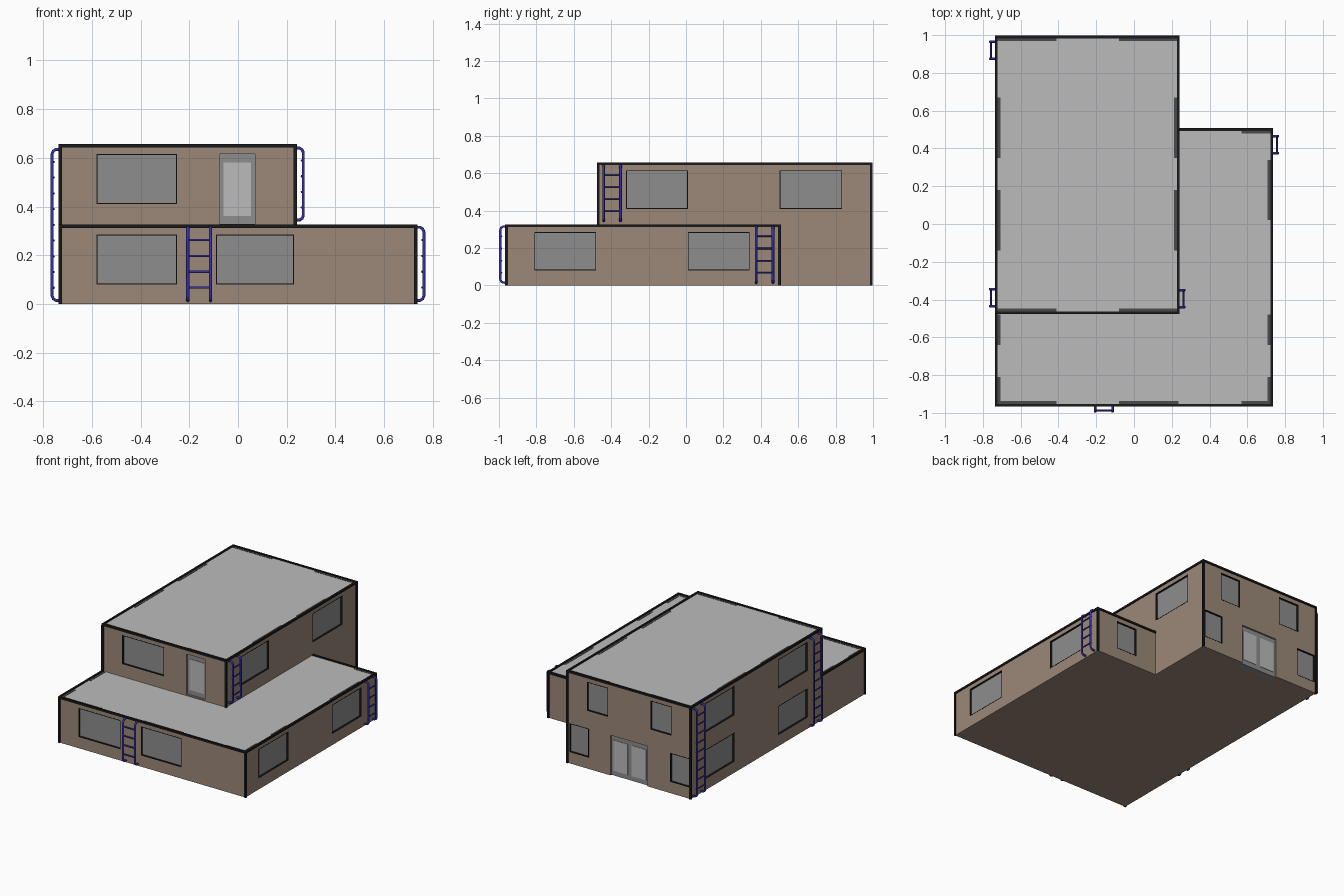
import bpy, bmesh
from mathutils import Vector, Matrix

if "Cube" in bpy.data.objects:
    bpy.data.objects.remove(bpy.data.objects["Cube"])


def mat(name, r, g, b):
    m = bpy.data.materials.new(name)
    m.diffuse_color = (r, g, b, 1)
    m.use_nodes = True
    m.node_tree.nodes["Principled BSDF"].inputs["Base Color"].default_value = m.diffuse_color
    return m


BROWN = mat("wall_brown", 0.33, 0.25, 0.19)
ROOF = mat("roof_grey", 0.5, 0.5, 0.5)
GLASS = mat("pane_grey", 0.27, 0.27, 0.27)
PALE = mat("door_pane_pale", 0.5, 0.5, 0.5)
BLACK = mat("trim_black", 0.01, 0.01, 0.01)
DARK = mat("strip_dark", 0.07, 0.07, 0.07)
BLUE = mat("ladder_blue", 0.04, 0.03, 0.42)


def finish(bm, name, *mats):
    bmesh.ops.recalc_face_normals(bm, faces=bm.faces)
    me = bpy.data.meshes.new(name)
    bm.to_mesh(me)
    bm.free()
    for m in mats:
        me.materials.append(m)
    ob = bpy.data.objects.new(name, me)
    bpy.context.collection.objects.link(ob)
    return ob


def box(bm, a, b):
    a, b = Vector(a), Vector(b)
    size = [abs(v) for v in b - a]
    bmesh.ops.create_cube(bm, size=1, matrix=Matrix.Translation((a + b) / 2) @ Matrix.Diagonal((*size, 1)))


def pt(side, plane, u, d, z):
    """Point on a wall: u along it, d outward, z up."""
    return {"front": (u, plane - d, z), "back": (u, plane + d, z),
            "right": (plane + d, u, z), "left": (plane - d, u, z)}[side]


def wbox(bm, wall, u, d, z):
    box(bm, pt(*wall, u[0], d[0], z[0]), pt(*wall, u[1], d[1], z[1]))


# Wall planes
X0, XM, X1 = -0.73, 0.235, 0.73
Y0, YM, Y2, Y1 = -0.96, -0.47, 0.5, 0.99
H1, H2 = 0.32, 0.65
F_LO, F_UP, BACK = ("front", Y0), ("front", YM), ("back", Y1)
R_LO, R_UP, LEFT, B_LO = ("right", X1), ("right", XM), ("left", X0), ("back", Y2)
Z_LO, Z_UP = (0.08, 0.285), (0.41, 0.615)

windows = [(F_LO, -0.58, -0.25, Z_LO), (F_LO, -0.09, 0.23, Z_LO), (F_UP, -0.58, -0.25, Z_UP),
           (R_LO, -0.81, -0.48, Z_LO), (R_LO, 0.01, 0.34, Z_LO),
           (R_UP, -0.32, 0.01, Z_UP), (R_UP, 0.5, 0.835, Z_UP), (B_LO, 0.4, 0.565, Z_LO),
           (BACK, 0.07, 0.222, Z_LO), (BACK, -0.722, -0.57, Z_LO),
           (BACK, -0.08, 0.085, Z_UP), (BACK, -0.58, -0.415, Z_UP)]
windows += [(LEFT, u, u + 0.33, z) for u in (-0.32, 0.5) for z in (Z_LO, Z_UP)]
doors = [(F_UP, -0.075, 0.07, (0.328, 0.615), 1), (BACK, -0.39, -0.1, (0.0, 0.285), 2)]

# Openings, panes and frames
R = 0.012
cut, panes, frames, leaves, lights = (bmesh.new() for _ in range(5))
for wall, a, b, z in windows:
    wbox(cut, wall, (a, b), (-0.02, 0.05), z)
    wbox(panes, wall, (a, b), (-0.021, -R), z)
    t = 0.004
    for u in ((a, a + t), (b - t, b)):
        wbox(frames, wall, u, (-R, 0.001), z)
    for v in ((z[0], z[0] + t), (z[1] - t, z[1])):
        wbox(frames, wall, (a, b), (-R, 0.001), v)
for wall, a, b, z, n in doors:
    wbox(cut, wall, (a, b), (-0.06, 0.05), (z[0] - (0.05 if z[0] == 0 else 0), z[1]))
    wbox(leaves, wall, (a, b), (-0.061, -R), z)
    w = (b - a) / n
    for i in range(n):
        u = a + i * w
        wbox(lights, wall, (u + 0.016, u + w - 0.016), (-R, -R + 0.003), (z[0] + 0.034, z[1] - 0.034))
cutter = finish(cut, "opening_cutter")
cutter.hide_render = True
cutter.hide_viewport = True
finish(panes, "window_panes", GLASS)
finish(frames, "window_frames", BLACK)
finish(leaves, "doors", GLASS)
finish(lights, "door_lights", PALE)


# Storeys: extruded footprints with grey roofs
def storey(name, outline, z0, z1):
    bm = bmesh.new()
    face = bm.faces.new([bm.verts.new((x, y, z0)) for x, y in outline])
    top = bmesh.ops.extrude_face_region(bm, geom=[face])["geom"]
    bmesh.ops.translate(bm, vec=(0, 0, z1 - z0), verts=[v for v in top if isinstance(v, bmesh.types.BMVert)])
    for f in bm.faces:
        if all(abs(v.co.z - z1) < 1e-5 for v in f.verts):
            f.material_index = 1
    ob = finish(bm, name, BROWN, ROOF)
    mod = ob.modifiers.new("openings", "BOOLEAN")
    mod.operation, mod.solver, mod.object = "DIFFERENCE", "EXACT", cutter


low = [(X0, Y0), (X1, Y0), (X1, Y2), (XM, Y2), (XM, Y1), (X0, Y1)]
high = [(X0, YM), (XM, YM), (XM, Y1), (X0, Y1)]
storey("lower_storey", low, 0, H1)
storey("upper_storey", high, H1, H2)

# Black trim along roof edges and corners
bm = bmesh.new()
T = 0.007


def beam(a, b):
    lo = [min(p, q) - T for p, q in zip(a, b)]
    hi = [max(p, q) + T for p, q in zip(a, b)]
    lo[2] = max(lo[2], 0)
    box(bm, lo, hi)


low_edge = [(X0, YM), (X0, Y0), (X1, Y0), (X1, Y2), (XM, Y2)]
for path, z in ((low_edge, H1), (high + high[:1], H2)):
    for p, q in zip(path, path[1:]):
        beam((*p, z), (*q, z))
for x, y, z0, z1 in ((X0, Y0, 0, H1), (X1, Y0, 0, H1), (X1, Y2, 0, H1), (X0, YM, H1, H2),
                     (XM, YM, H1, H2), (XM, Y1, 0, H2), (X0, Y1, 0, H2)):
    beam((x, y, z0), (x, y, z1))
finish(bm, "edge_trim", BLACK)

# Dark strips just inside the roof edges
bm = bmesh.new()
strips = [(w, u, H2) for w in (F_UP, BACK) for u in ((-0.73, -0.41), (-0.08, 0.235))]
strips += [(w, u, H2) for w in (LEFT, R_UP) for u in ((-0.14, 0.18), (0.35, 0.67))]
strips += [(F_LO, u, H1) for u in ((-0.73, -0.41), (-0.08, 0.235), (0.57, 0.73))]
strips += [(w, u, H1) for w in (LEFT, R_LO) for u in ((-0.96, -0.81), (-0.64, -0.48))]
strips += [(R_LO, (0.02, 0.34), H1), (B_LO, (0.57, 0.73), H1)]
for wall, u, z in strips:
    wbox(bm, wall, u, (-0.022, -0.001), (z - 0.002, z + 0.002))
finish(bm, "roof_edge_strips", DARK)


# Ladders: bent rails and straight rungs
def tube(name, lines, radius):
    cu = bpy.data.curves.new(name, "CURVE")
    cu.dimensions, cu.bevel_depth, cu.bevel_resolution = "3D", radius, 1
    cu.use_fill_caps = True
    for pts in lines:
        sp = cu.splines.new("POLY")
        sp.points.add(len(pts) - 1)
        for p, co in zip(sp.points, pts):
            p.co = (*co, 1)
    cu.materials.append(BLUE)
    bpy.context.collection.objects.link(bpy.data.objects.new(name, cu))


def ladder(name, wall, a, b, z0, z1, count):
    D = 0.033
    prof = [(0, z0), (0.018, z0), (0.028, z0 + 0.006), (D, z0 + 0.018),
            (D, z1 - 0.018), (0.028, z1 - 0.006), (0.018, z1), (0, z1)]
    tube(name + "_rails", [[pt(*wall, u, d, z) for d, z in prof] for u in (a, b)], 0.007)
    step = (z1 - z0) / (count + 0.6)
    zs = [z0 + step * (i + 0.8) for i in range(count)]
    tube(name + "_rungs", [[pt(*wall, u, D - 0.006, z) for u in (a, b)] for z in zs], 0.005)


ladder("front_ladder", F_LO, -0.206, -0.113, 0.015, 0.315, 4)
ladder("right_ladder", R_LO, 0.375, 0.465, 0.015, 0.315, 4)
ladder("upper_right_ladder", R_UP, -0.44, -0.35, 0.345, 0.64, 4)
ladder("left_front_ladder", LEFT, -0.435, -0.345, 0.015, 0.635, 9)
ladder("left_back_ladder", LEFT, 0.875, 0.965, 0.015, 0.635, 9)
